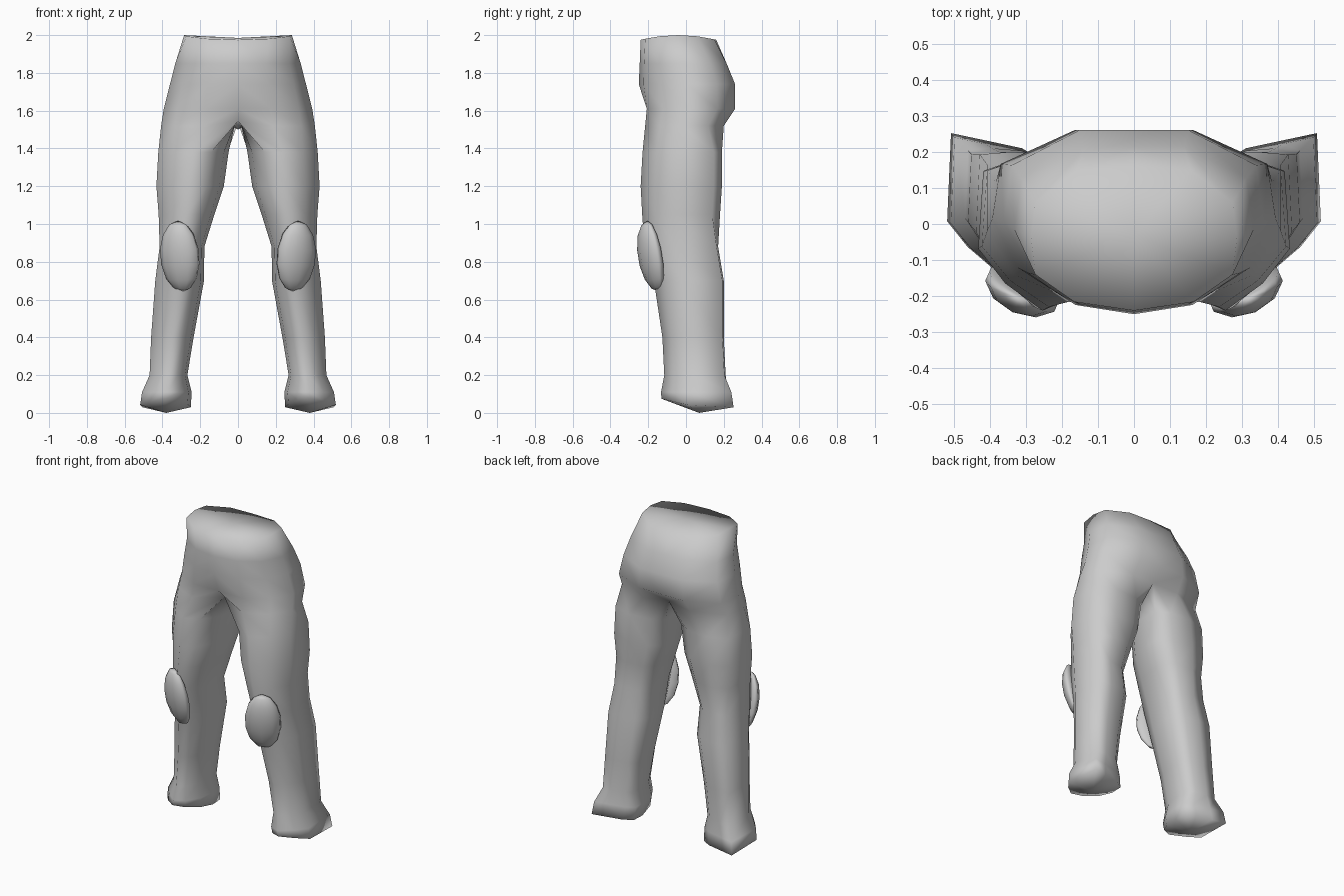
import bpy, bmesh, math

if "Cube" in bpy.data.objects:
    bpy.data.objects.remove(bpy.data.objects["Cube"])

grey = bpy.data.materials.new("light grey")
grey.diffuse_color = (0.6, 0.6, 0.6, 1)
grey.use_nodes = True
grey.node_tree.nodes["Principled BSDF"].inputs["Base Color"].default_value = grey.diffuse_color


def finish(name, bm):
    bmesh.ops.recalc_face_normals(bm, faces=bm.faces)
    me = bpy.data.meshes.new(name)
    bm.to_mesh(me)
    bm.free()
    me.materials.append(grey)
    me.shade_smooth()
    ob = bpy.data.objects.new(name, me)
    bpy.context.collection.objects.link(ob)
    return ob


def bridge(bm, a, b, closed):
    n = len(a)
    for i in range(n if closed else n - 1):
        j = (i + 1) % n
        bm.faces.new((a[i], a[j], b[j], b[i]))


# Unit cross-sections: waist rim and half hip (front centre to back centre), full leg
RIM = [(0, -1), (.58, -.88), (.96, -.5), (1, 0), (.96, .5), (.55, .95), (0, 1)]
HIP = [(0, -1), (.45, -.9), (.82, -.55), (1, 0), (.94, .62), (.42, 1), (0, 1)]
LEG = [(-.5, -.83), (0, -1), (.58, -.65), (1, -.2), (.92, .8), (.25, 1),
       (-.55, .96), (-.97, .72), (-1, .18), (-.87, -.38)]

# z, outer x, front y, back y
hips = [(2.0, .285, -.24, .16), (1.85, .332, -.245, .215),
        (1.74, .36, -.25, .26), (1.61, .393, -.232, .26)]
# z, inner x, outer x, front y, back y
legs = [(1.38, .05, .422, -.23, .19), (1.2, .075, .432, -.24, .19),
        (1.05, .125, .42, -.232, .18), (.88, .178, .415, -.22, .17),
        (.7, .18, .438, -.17, .2), (.4, .235, .46, -.125, .2),
        (.2, .268, .468, -.115, .21), (.11, .245, .508, -.132, .24),
        (.03, .25, .518, -.13, .252)]

# Trousers: right half, then mirrored
bm = bmesh.new()


def hip_point(u, v, xo, yf, yb, z):
    return bm.verts.new((u * xo, (yf + yb) / 2 + v * (yb - yf) / 2, z))


prev = None
for k, (z, xo, yf, yb) in enumerate(hips):
    ring = [hip_point(u, v, xo, yf, yb, z - (.025 * v * v if k == 0 else 0))
            for u, v in (HIP if k else RIM)]
    if prev:
        bridge(bm, prev, ring, False)
    else:
        # Waist cap
        mid = bm.verts.new((0, -.03, 1.985))
        for a, b in zip(ring, ring[1:]):
            bm.faces.new((a, b, mid))
    prev = ring
prev[0].co.y = -.205  # front centre tucks in above the crotch

# Crotch ring: outer arc plus inner thigh points
arc = [hip_point(u, v, .407, -.238, .2, 1.52) for u, v in HIP[1:-1]]
arc = [bm.verts.new((0, -.14, 1.545))] + arc + [bm.verts.new((0, .18, 1.535))]
bridge(bm, prev, arc, False)
inner = [bm.verts.new((.02, y, z)) for y, z in ((.1, 1.515), (0, 1.51), (-.08, 1.52))]

# Gusset between the legs
gusset = [bm.verts.new((0, y, 1.5)) for y in (.1, 0, -.08)]
bm.faces.new((arc[6], inner[0], gusset[0]))
bridge(bm, inner, gusset, False)
bm.faces.new((inner[2], arc[0], gusset[2]))

# Leg and foot
prev = arc + inner
for k, (z, xi, xo, yf, yb) in enumerate(legs):
    last = k == len(legs) - 1
    ring = []
    for i, (u, v) in enumerate(LEG):
        if z < 1 and i == 4:
            v = .96              # squarer outer calf and heel
        if z < .15:
            # heel slopes forward towards the inside
            v = {3: -.28, 4: 1, 5: .9, 6: .78, 7: .6}.get(i, v)
        ring.append(bm.verts.new(((xi + xo) / 2 + u * (xo - xi) / 2,
                                  (yf + yb) / 2 + v * (yb - yf) / 2,
                                  z + (max(0, -v) * .045 if last else 0))))
    bridge(bm, prev, ring, True)
    prev = ring
# Sole
mid = bm.verts.new((.38, .07, 0))
for a, b in zip(prev, prev[1:] + prev[:1]):
    bm.faces.new((a, b, mid))
trousers = finish("trousers", bm)
mod = trousers.modifiers.new("mirror", 'MIRROR')
mod.use_clip = True

# Knee pads: domed in front, nearly flat behind
for side, name in ((1, "right_knee_pad"), (-1, "left_knee_pad")):
    bm = bmesh.new()
    bmesh.ops.create_uvsphere(bm, u_segments=10, v_segments=7, radius=1)
    for v in bm.verts:
        if v.co.y > 0:
            v.co.y *= .25
    pad = finish(name, bm)
    pad.scale = (.113, .073, .19)
    pad.rotation_euler = (math.radians(10), 0, side * math.radians(24))
    pad.location = (side * .305, -.174, .83)
